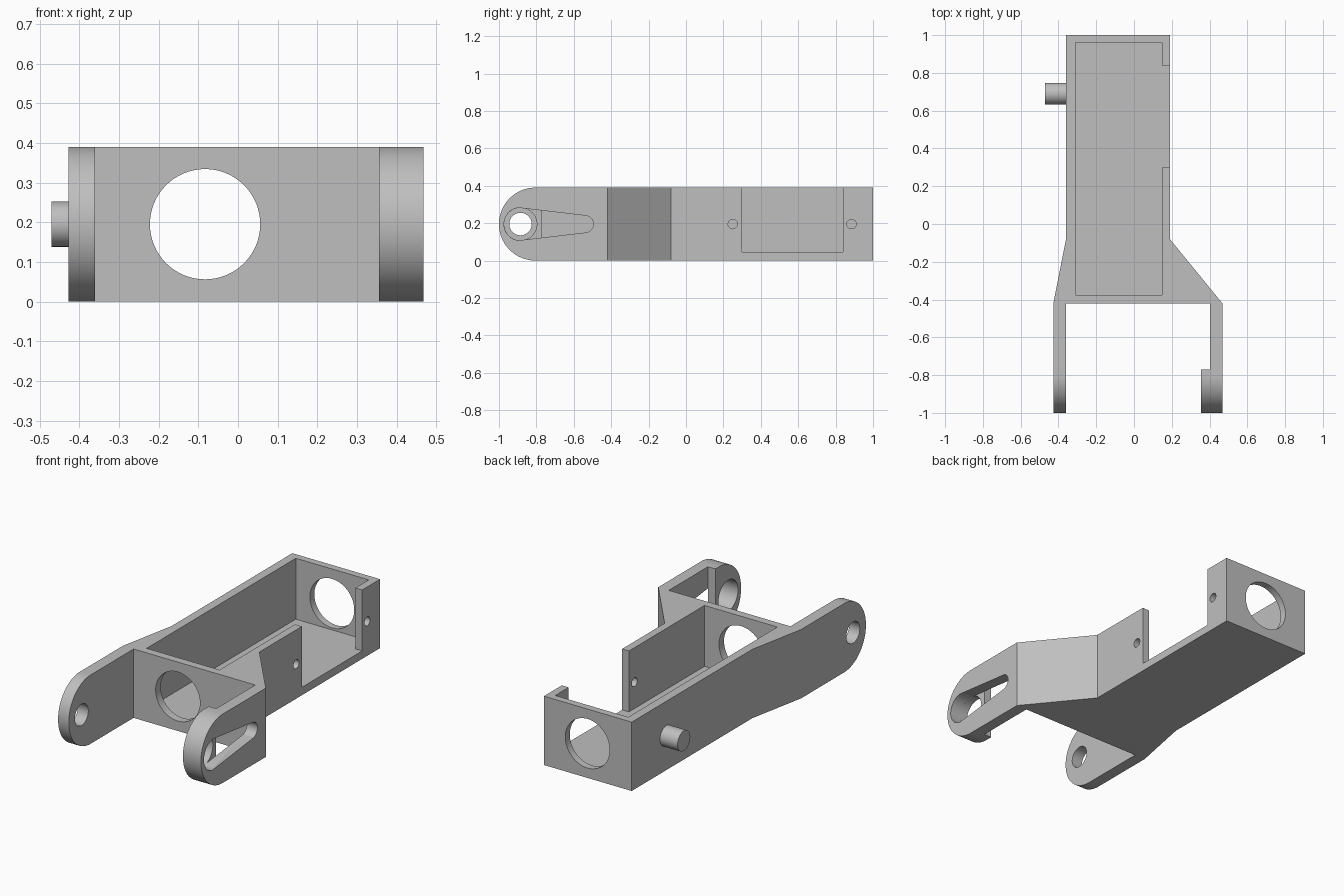
import bpy, bmesh
from math import sin, cos, pi

cube = bpy.data.objects.get("Cube")
if cube:
    bpy.data.objects.remove(cube, do_unlink=True)

grey = bpy.data.materials.new("plain grey")
grey.use_nodes = True
colour = (0.52, 0.52, 0.52, 1)
grey.diffuse_color = colour
grey.node_tree.nodes["Principled BSDF"].inputs["Base Color"].default_value = colour

H = 0.39          # height of the bracket
MID = H / 2       # height of every hole axis
FLOOR = 0.045     # tray floor


def arc(u, v, r, start=0, end=2 * pi, n=64):
    """Points on an arc; a full turn leaves out the repeated last point."""
    full = abs(end - start - 2 * pi) < 1e-6
    count = n if full else n + 1
    return [(u + r * cos(start + (end - start) * i / n),
             v + r * sin(start + (end - start) * i / n)) for i in range(count)]


def prism(name, points, axis, lo, hi):
    """Extrude a 2D profile along an axis: x uses (y, z), y uses (x, z), z uses (x, y)."""
    place = {"x": lambda u, v, w: (w, u, v),
             "y": lambda u, v, w: (u, w, v),
             "z": lambda u, v, w: (u, v, w)}[axis]
    bm = bmesh.new()
    rings = [[bm.verts.new(place(u, v, w)) for u, v in points] for w in (lo, hi)]
    bm.faces.new(rings[0])
    bm.faces.new(rings[1])
    n = len(points)
    for i in range(n):
        j = (i + 1) % n
        bm.faces.new((rings[0][i], rings[0][j], rings[1][j], rings[1][i]))
    bmesh.ops.recalc_face_normals(bm, faces=bm.faces)
    mesh = bpy.data.meshes.new(name)
    bm.to_mesh(mesh)
    bm.free()
    mesh.materials.append(grey)
    obj = bpy.data.objects.new(name, mesh)
    bpy.context.collection.objects.link(obj)
    return obj


def combine(target, tool, operation):
    """Apply one boolean and discard the helper."""
    tool.hide_render = True
    mod = target.modifiers.new("cut", "BOOLEAN")
    mod.operation = operation
    mod.solver = "EXACT"
    mod.object = tool
    bpy.context.view_layer.objects.active = target
    bpy.ops.object.modifier_apply(modifier=mod.name)
    bpy.data.objects.remove(tool, do_unlink=True)


# Plan of the tray with its flared fork and thickened arm tip
plan = [(-0.36, 1), (0.19, 1), (0.19, -0.08), (0.468, -0.42), (0.468, -1.1),
        (0.355, -1.1), (0.355, -0.77), (0.402, -0.77), (0.402, -0.42),
        (-0.36, -0.42), (-0.36, -1.1), (-0.427, -1.1), (-0.427, -0.42),
        (-0.36, -0.08)]
body = prism("bracket_body", plan, "z", -0.05, H + 0.05)

# Side profile rounds the arm tips
side = arc(MID - 1, MID, MID, pi / 2, 3 * pi / 2) + [(1.1, 0), (1.1, H)]
combine(body, prism("side_profile", side, "x", -0.6, 0.6), "INTERSECT")

# Open tray with the side window
tray = [(-0.31, -0.375), (0.147, -0.375), (0.147, 0.30), (0.3, 0.30),
        (0.3, 0.84), (0.147, 0.84), (0.147, 0.96), (-0.31, 0.96)]
combine(body, prism("tray_cutter", tray, "z", FLOOR, 0.5), "DIFFERENCE")

# Large bore through both end walls
combine(body, prism("bore_cutter", arc(-0.083, MID, 0.139), "y", -0.6, 1.2), "DIFFERENCE")

# Screw holes beside the window
for y in (0.25, 0.885):
    combine(body, prism("screw_cutter", arc(y, MID, 0.025, n=32), "x", 0.1, 0.25), "DIFFERENCE")

# Pivot holes in the arms
PIVOT = -0.885
combine(body, prism("pivot_cutter", arc(PIVOT, MID, 0.06), "x", -0.6, -0.2), "DIFFERENCE")
combine(body, prism("boss_cutter", arc(PIVOT, MID, 0.0875), "x", 0.2, 0.45), "DIFFERENCE")

# Tapered slot in the thick-tipped arm
slot = (arc(PIVOT, MID, 0.088, 0.54 * pi, 1.46 * pi, 32)
        + arc(-0.54, MID, 0.045, -0.46 * pi, 0.46 * pi, 32))
combine(body, prism("slot_cutter", slot, "x", 0.401, 0.6), "DIFFERENCE")

# Side peg
peg = prism("side_peg", arc(0.69, MID, 0.057), "x", -0.47, -0.35)

# Smooth the round parts, keep edges sharp
for obj in (body, peg):
    bpy.ops.object.select_all(action="DESELECT")
    obj.select_set(True)
    bpy.context.view_layer.objects.active = obj
    bpy.ops.object.shade_smooth_by_angle(angle=pi / 9)
    for face in obj.data.polygons:
        face.material_index = 0
